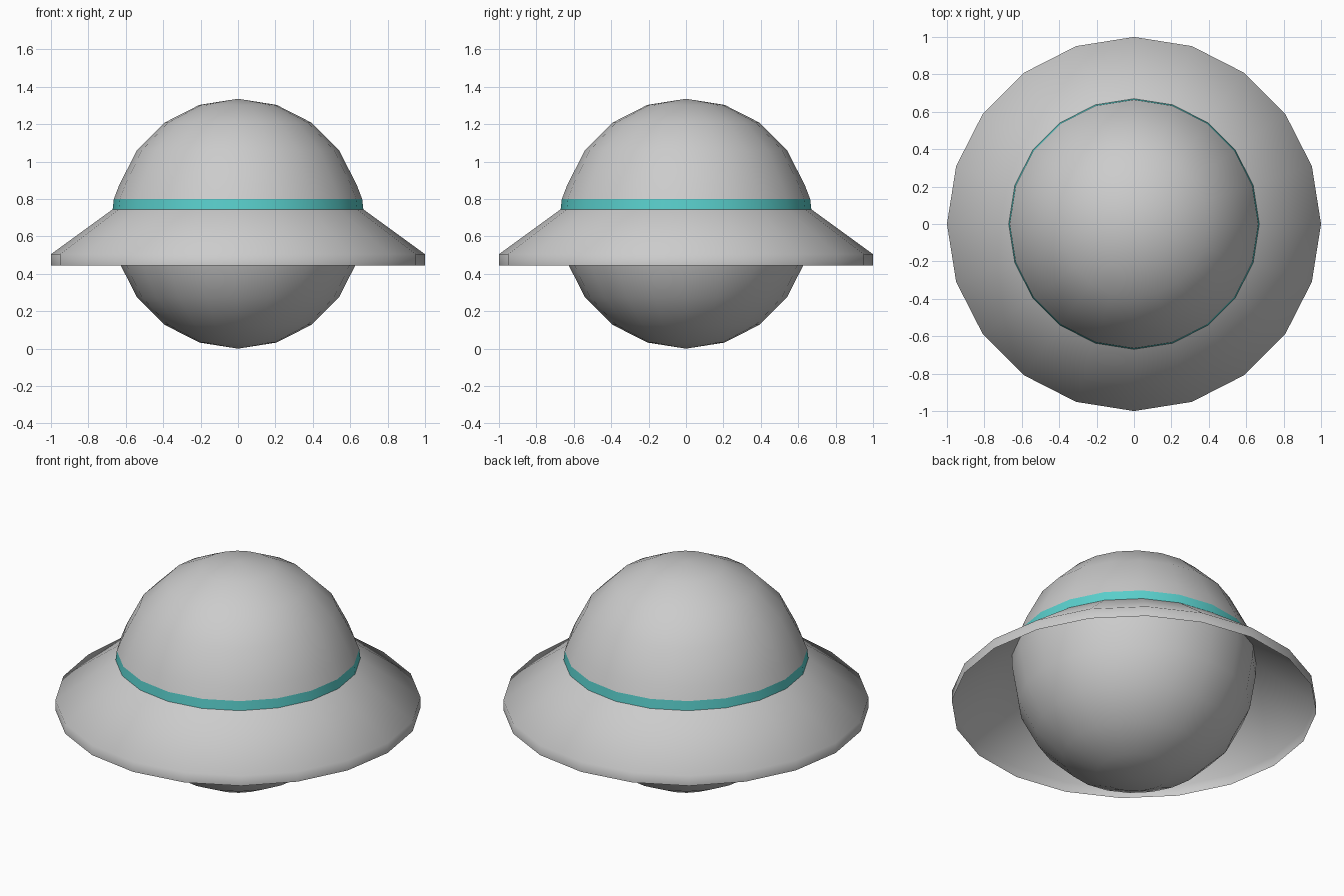
import bpy, bmesh
from math import sin, cos, pi, radians

if "Cube" in bpy.data.objects:
    bpy.data.objects.remove(bpy.data.objects["Cube"])

SIDES = 20
R = 0.668  # ball radius, also the height of its centre


def lathe(name, profile, color=None):
    """Spin (radius, z) points, listed from top to bottom, around the z axis."""
    bm = bmesh.new()
    rings = []
    for r, z in profile:
        n = SIDES if r > 1e-4 else 1
        rings.append([bm.verts.new((r * cos(2 * pi * i / SIDES), r * sin(2 * pi * i / SIDES), z))
                      for i in range(n)])
    for a, b in zip(rings, rings[1:]):
        for i in range(SIDES):
            j = (i + 1) % SIDES
            quad = [a[i % len(a)], b[i % len(b)], b[j % len(b)], a[j % len(a)]]
            bm.faces.new(list(dict.fromkeys(quad)))
    mesh = bpy.data.meshes.new(name)
    bm.to_mesh(mesh)
    bm.free()
    obj = bpy.data.objects.new(name, mesh)
    bpy.context.collection.objects.link(obj)
    if color:
        mat = bpy.data.materials.new(name + "_colour")
        mat.diffuse_color = color
        mat.use_nodes = True
        mat.node_tree.nodes["Principled BSDF"].inputs["Base Color"].default_value = mat.diffuse_color
        mesh.materials.append(mat)
    bpy.ops.object.select_all(action='DESELECT')
    obj.select_set(True)
    bpy.context.view_layer.objects.active = obj
    bpy.ops.object.shade_smooth_by_angle(angle=radians(60))
    return obj


def arc(steps):
    return [(R * sin(pi * k / 10), R + R * cos(pi * k / 10)) for k in steps]


# Upper dome, down to the top of the band
lathe("dome", arc(range(0, 5)) + [(0.664, 0.80)])

# Coloured band round the ball
lathe("band", [(0.664, 0.80), (0.67, 0.745)], (0.1, 0.62, 0.6, 1))

# Lower ball, from the band down to the ground
lathe("lower_ball", [(0.67, 0.745)] + arc(range(5, 11)))

# Sloping hollow brim with an upright rim
lathe("brim", [(0.67, 0.745), (1.0, 0.505), (1.0, 0.445)])
